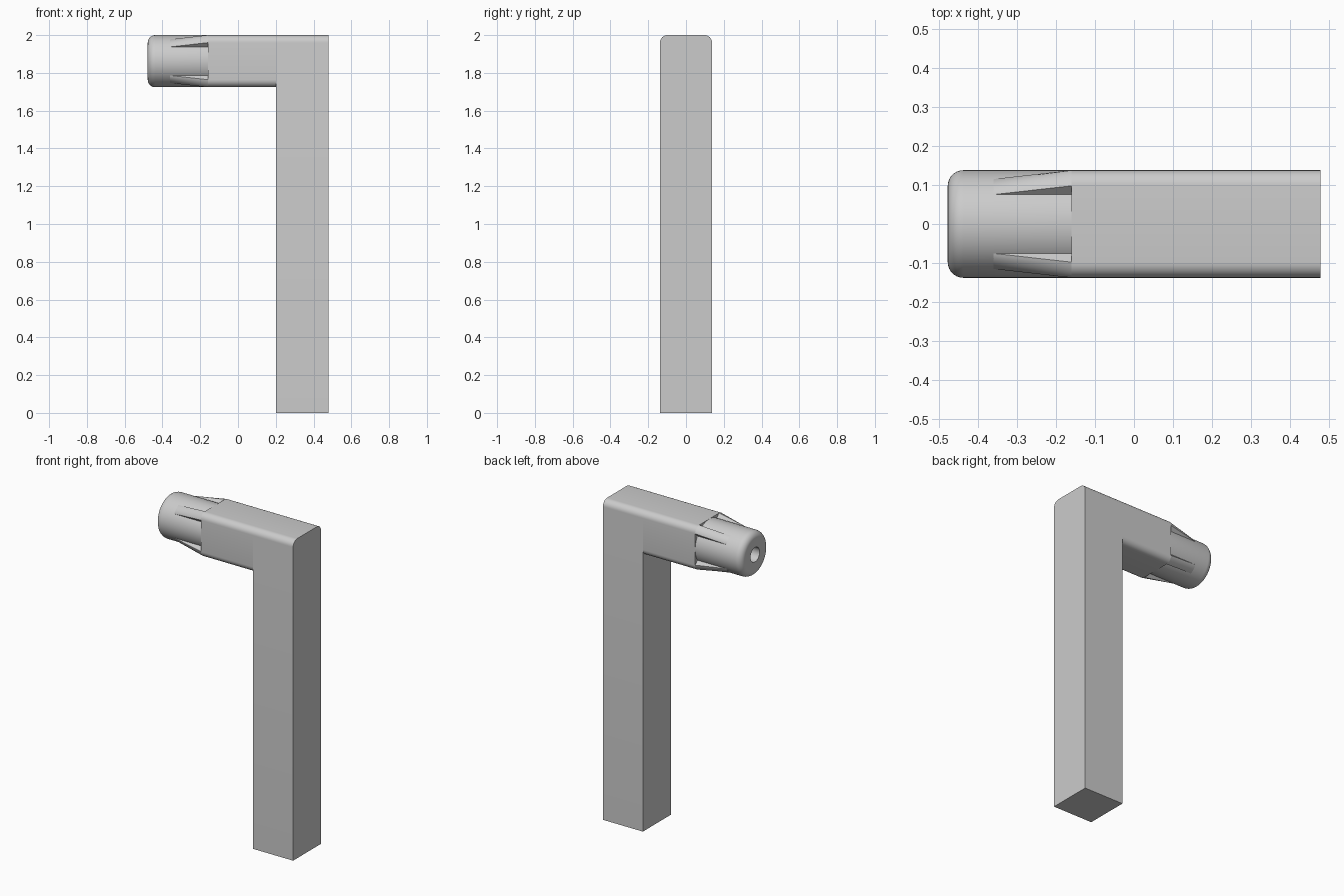
import bpy, bmesh
from math import sin, cos, pi, sqrt

if "Cube" in bpy.data.objects:
    bpy.data.objects.remove(bpy.data.objects["Cube"])

H = 0.138            # half width of the square section and nozzle radius
R = 0.04             # rounding radius
C = H - R            # centre offset of the corner arcs
ZC = 2 - H           # height of the arm axis
X_END, X_POST, X_ARM, X_RIB = 0.478, 0.202, -0.16, -0.36


def finish(name, bm):
    bmesh.ops.remove_doubles(bm, verts=bm.verts, dist=1e-6)
    bmesh.ops.recalc_face_normals(bm, faces=bm.faces)
    me = bpy.data.meshes.new(name)
    bm.to_mesh(me)
    bm.free()
    ob = bpy.data.objects.new(name, me)
    bpy.context.collection.objects.link(ob)
    return ob


def smooth(ob):
    bpy.ops.object.select_all(action='DESELECT')
    ob.select_set(True)
    bpy.context.view_layer.objects.active = ob
    bpy.ops.object.shade_smooth_by_angle(angle=pi / 6)


def loft(bm, a, xa, b, xb):
    """Closed solid between section a at xa and section b at xb."""
    va = [bm.verts.new((xa, y, z + ZC)) for y, z in a]
    vb = [bm.verts.new((xb, y, z + ZC)) for y, z in b]
    bm.faces.new(va)
    bm.faces.new(vb)
    for i in range(len(va)):
        j = (i + 1) % len(va)
        bm.faces.new((va[i], va[j], vb[j], vb[i]))


def turn(pts, q):
    """Rotate section points by q quarter turns."""
    for _ in range(q % 4):
        pts = [(-z, y) for y, z in pts]
    return pts


N = 8
corner = [(C + R * cos(i / N * pi / 2), C + R * sin(i / N * pi / 2)) for i in range(N + 1)]

# Post with rounded top, reaching the floor
bm = bmesh.new()
sec = corner + turn(corner, 1) + [(-H, -ZC), (H, -ZC)]
loft(bm, sec, X_POST, sec, X_END)
post = finish("post", bm)
smooth(post)

# Arm with four rounded edges
bm = bmesh.new()
sec = [p for q in range(4) for p in turn(corner, q)]
loft(bm, sec, X_ARM, sec, X_POST)
smooth(finish("arm", bm))

# Round nozzle with filleted end and bore
bm = bmesh.new()
prof = [(X_ARM, H)]
prof += [(-0.438 - R * sin(i / N * pi / 2), C + R * cos(i / N * pi / 2)) for i in range(N + 1)]
prof += [(-0.478, 0.045), (-0.18, 0.045), (-0.18, 0)]
SEG = 64
rings = [[bm.verts.new((x, r * cos(2 * pi * k / SEG), ZC + r * sin(2 * pi * k / SEG)))
          for k in range(SEG)] for x, r in prof[:-1]]
for a, b in zip(rings, rings[1:]):
    for k in range(SEG):
        j = (k + 1) % SEG
        bm.faces.new((a[k], a[j], b[j], b[k]))
bm.faces.new(rings[-1])
smooth(finish("nozzle", bm))

# Tapered ribs running from the arm corners down onto the nozzle
def onto_nozzle(p):
    s, t = (p[0] + p[1]) / sqrt(2), (p[1] - p[0]) / sqrt(2)
    s = sqrt(H * H - t * t)
    return ((s - t) / sqrt(2), (s + t) / sqrt(2))


tip = [onto_nozzle(p) for p in corner]
root = [(C - 0.045, H - 0.045), (H - 0.045, C - 0.045)]
bm = bmesh.new()
for q in range(4):
    loft(bm, turn(corner + root, q), X_ARM, turn(tip + root, q), X_RIB)
smooth(finish("nozzle_ribs", bm))
